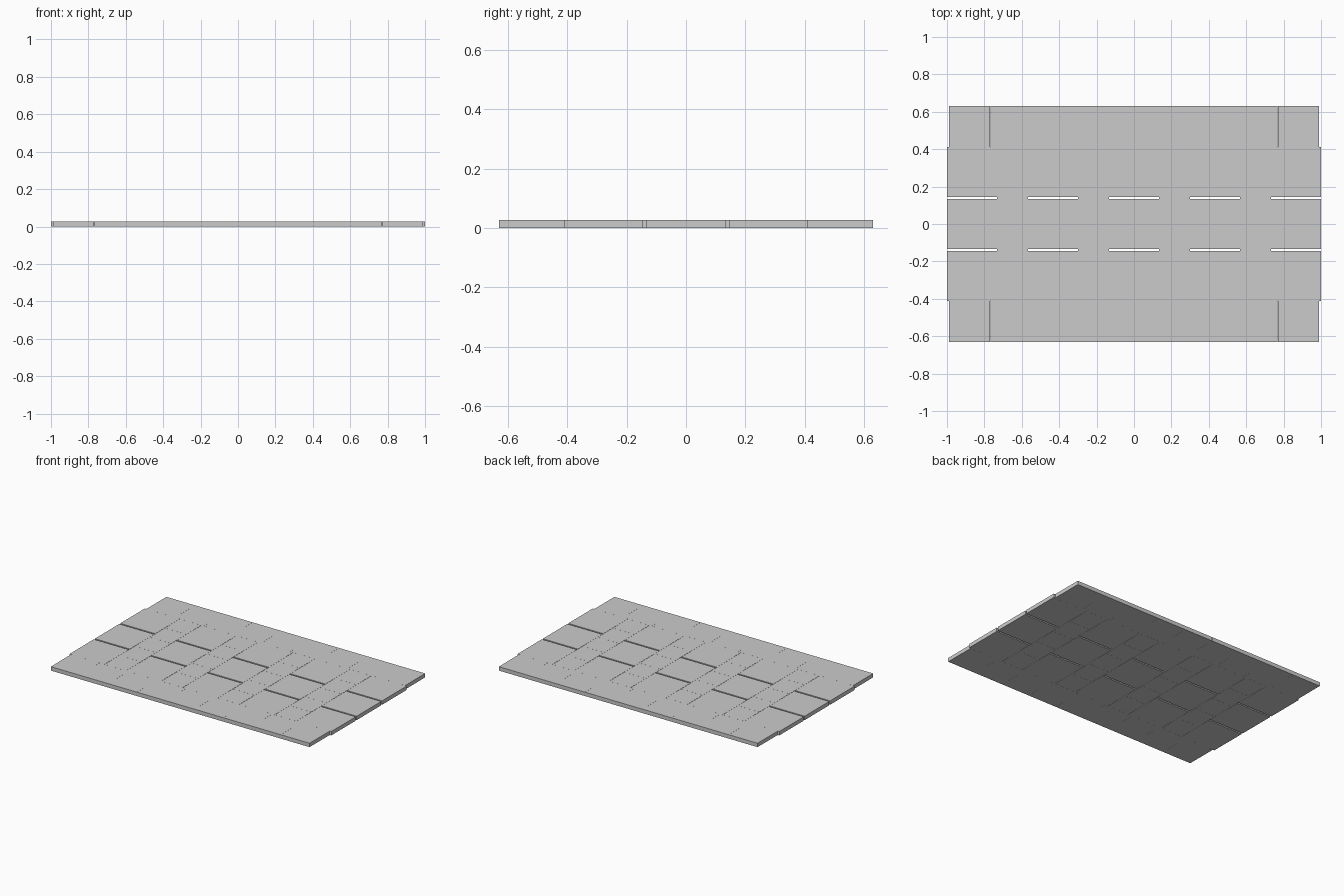
import bpy

if "Cube" in bpy.data.objects:
    bpy.data.objects.remove(bpy.data.objects["Cube"])

H = 0.027           # slab thickness
BIG = 0.267         # large square paver
SMALL = 0.1644      # small square paver
EDGE = 0.2193       # border paver
PITCH_X = (2.0 - BIG) / 4
HALF = 0.411        # half depth of the inner field


def paver(name, x, y, size):
    bpy.ops.mesh.primitive_cube_add(size=1, location=(x, y, H / 2))
    o = bpy.context.object
    o.name = name
    o.scale = (size, size, H)


# large pavers: five columns of three, with open joints between rows
for i in range(5):
    for j in (-1, 0, 1):
        paver("large_paver", -1 + BIG / 2 + i * PITCH_X, j * (HALF - BIG / 2), BIG)

# small pavers: four columns of five filling between the large ones
for i in range(4):
    x = -1 + BIG / 2 + (i + 0.5) * PITCH_X
    for j in range(-2, 3):
        paver("small_paver", x, j * SMALL, SMALL - 0.0006)

# front and back borders: nine pavers each
for side in (-1, 1):
    for i in range(-4, 5):
        paver("border_paver", i * (EDGE + 0.0003), side * (0.6305 - EDGE / 2), EDGE)
